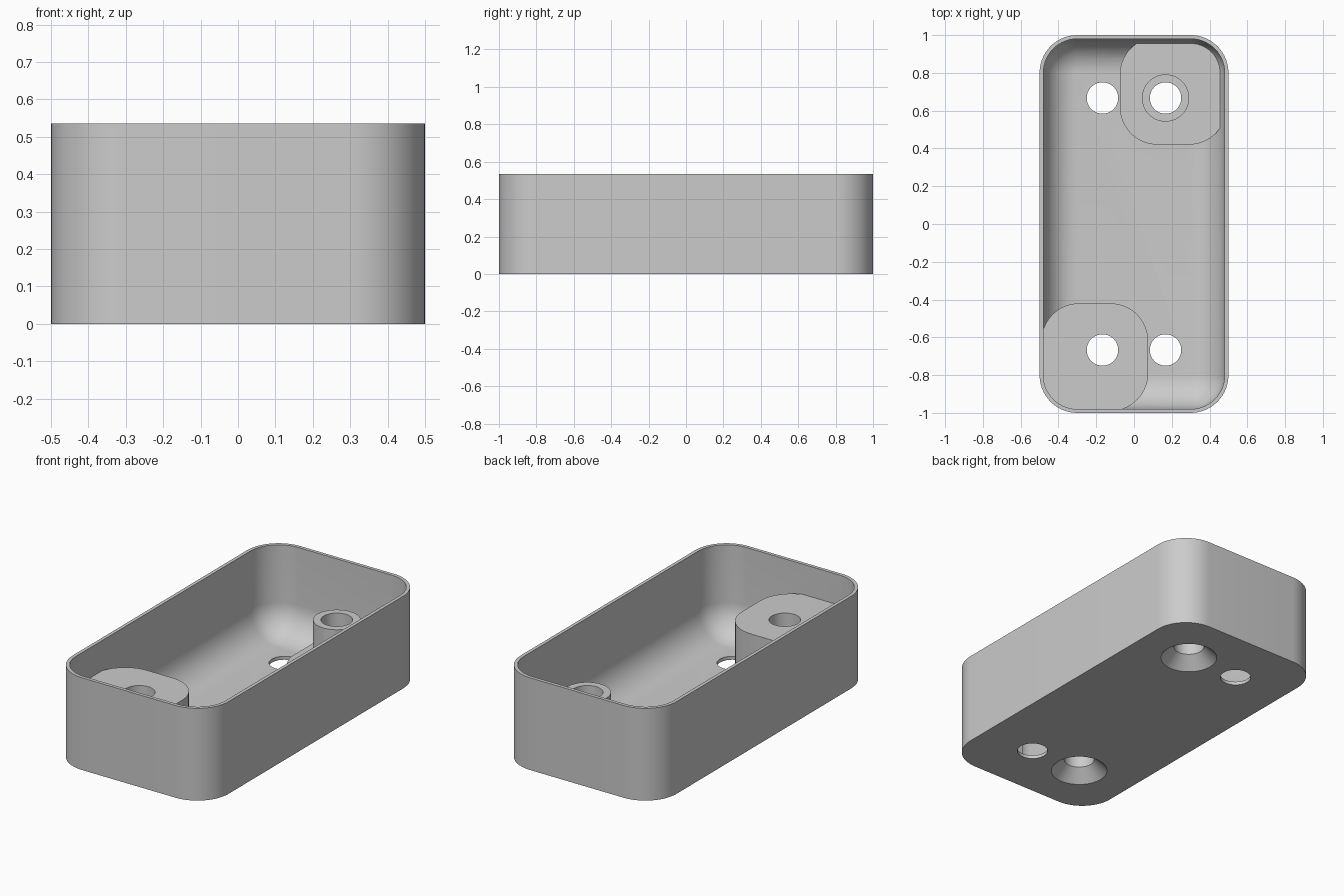
import bpy, bmesh
from math import sin, cos, pi

cube = bpy.data.objects.get("Cube")
if cube:
    bpy.data.objects.remove(cube, do_unlink=True)

STEPS = 14          # segments per quarter turn
FLAT_X, FLAT_Y = 0.3, 0.8
OUTER, WALL, HEIGHT = 0.2, 0.02, 0.535
INNER = OUTER - WALL
BORE = 0.083
HOLE_X, HOLE_Y = 0.167, 0.667
MOUNT_TOP, PAD_TOP = 0.36, 0.11

grey = bpy.data.materials.new("matte grey")
grey.use_nodes = True
grey.diffuse_color = (0.6, 0.6, 0.6, 1)
grey.node_tree.nodes["Principled BSDF"].inputs["Base Color"].default_value = (0.6, 0.6, 0.6, 1)


def loft(name, cx, cy, fx, fy, profile):
    """Solid through rounded rectangles: flat half sizes fx, fy and (radius, z) steps."""
    bm = bmesh.new()
    loops = []
    for r, z in profile:
        loop = []
        for q, (sx, sy) in enumerate([(1, 1), (-1, 1), (-1, -1), (1, -1)]):
            for i in range(STEPS + 1):
                a = (q + i / STEPS) * pi / 2
                loop.append(bm.verts.new((cx + sx * fx + r * cos(a), cy + sy * fy + r * sin(a), z)))
        loops.append(loop)
    n = len(loops[0])
    for low, high in zip(loops, loops[1:]):
        for i in range(n):
            j = (i + 1) % n
            bm.faces.new((low[i], low[j], high[j], high[i]))
    bm.faces.new(loops[0][::-1])
    bm.faces.new(loops[-1])
    bmesh.ops.remove_doubles(bm, verts=bm.verts[:], dist=1e-5)
    bmesh.ops.recalc_face_normals(bm, faces=bm.faces[:])
    mesh = bpy.data.meshes.new(name)
    bm.to_mesh(mesh)
    bm.free()
    mesh.materials.append(grey)
    ob = bpy.data.objects.new(name, mesh)
    bpy.context.collection.objects.link(ob)
    return ob


def combine(target, tool, operation):
    """Apply an exact boolean and drop the tool."""
    tool.hide_render = True
    mod = target.modifiers.new(operation.lower(), "BOOLEAN")
    mod.operation, mod.solver, mod.object = operation, "EXACT", tool
    bpy.context.view_layer.objects.active = target
    bpy.ops.object.modifier_apply(modifier=mod.name)
    bpy.data.objects.remove(tool, do_unlink=True)


# Thin-walled tray with a rounded inner floor edge
profile = [(OUTER, 0), (OUTER, HEIGHT), (INNER, HEIGHT)]
for i in range(STEPS + 1):
    a = i / STEPS * pi / 2
    profile.append((INNER * cos(a), WALL + INNER * (1 - sin(a))))
tray = loft("mounting_tray", 0, 0, FLAT_X, FLAT_Y, profile)

# Corner mounts: tall one front, low one with a spacer ring at the back
for name, side, top in [("tall_mount", -1, MOUNT_TOP), ("low_mount", 1, PAD_TOP)]:
    pad = loft(name, side * 0.2075, side * 0.705, 0.0825, 0.085, [(OUTER, 0.01), (OUTER, top)])
    combine(tray, pad, "UNION")
ring = loft("spacer_ring", HOLE_X, HOLE_Y, 0, 0, [(0.125, 0.05), (0.125, MOUNT_TOP)])
combine(tray, ring, "UNION")

# Four bores, countersunk from below under the mounts
for sx in (-1, 1):
    for sy in (-1, 1):
        start = [(BORE + 0.08, -0.01), (BORE, 0.07)] if sx == sy else [(BORE, -0.01)]
        bore = loft("bore_cutter", sx * HOLE_X, sy * HOLE_Y, 0, 0, start + [(BORE, 0.6)])
        combine(tray, bore, "DIFFERENCE")

# Smooth curves, sharp rims
bpy.ops.object.select_all(action="DESELECT")
tray.select_set(True)
bpy.context.view_layer.objects.active = tray
bpy.ops.object.shade_smooth_by_angle(angle=pi / 6)
